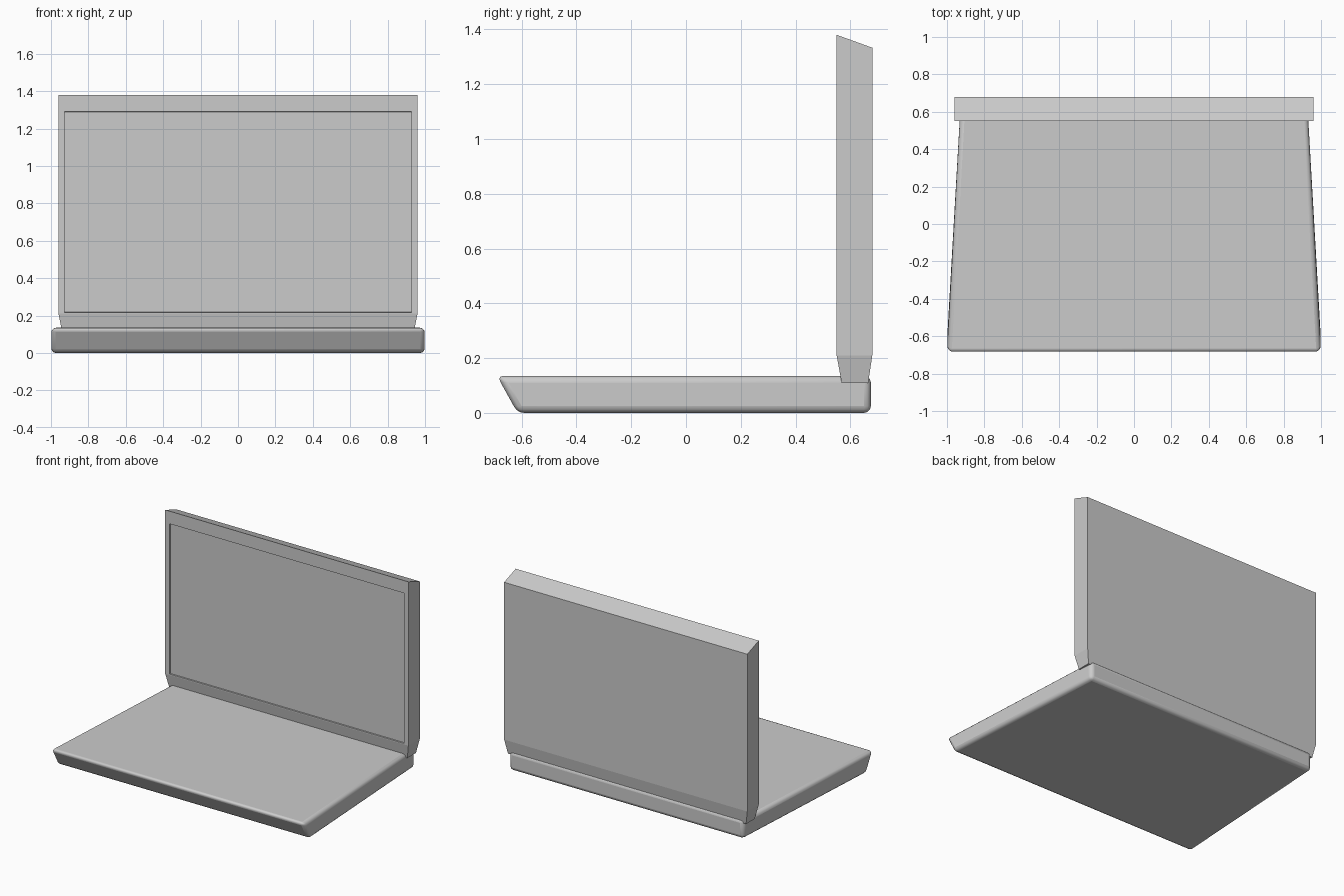
import bpy, bmesh

if "Cube" in bpy.data.objects:
    bpy.data.objects.remove(bpy.data.objects["Cube"])


def loft(name, sections):
    """Closed solid through matching rings of points."""
    bm = bmesh.new()
    rings = [[bm.verts.new(p) for p in s] for s in sections]
    for a, b in zip(rings, rings[1:]):
        n = len(a)
        for i in range(n):
            j = (i + 1) % n
            bm.faces.new((a[i], a[j], b[j], b[i]))
    bm.faces.new(rings[0][::-1])
    bm.faces.new(rings[-1])
    bmesh.ops.recalc_face_normals(bm, faces=bm.faces)
    return bm


def finish(name, bm):
    mesh = bpy.data.meshes.new(name)
    bm.to_mesh(mesh)
    bm.free()
    ob = bpy.data.objects.new(name, mesh)
    bpy.context.collection.objects.link(ob)
    return ob


def ring(hx_front, hx_back, y0, y1, z_front, z_back):
    return [(-hx_front, y0, z_front), (hx_front, y0, z_front),
            (hx_back, y1, z_back), (-hx_back, y1, z_back)]


# Keyboard base: tapered in plan, undercut front, rounded edges
base = finish("base", loft("base", [
    ring(1.0, 0.925, -0.615, 0.675, 0.0, 0.0),
    ring(1.0, 0.925, -0.69, 0.675, 0.135, 0.135)]))
bev = base.modifiers.new("rounded_edges", 'BEVEL')
bev.width = 0.025
bev.segments = 3
bev.limit_method = 'NONE'
bpy.context.view_layer.objects.active = base
base.select_set(True)
bpy.ops.object.shade_smooth_by_angle(angle=0.6)

# Lid: chamfered foot, upright slab, sloped top
bm = loft("lid", [
    ring(0.94, 0.94, 0.568, 0.665, 0.11, 0.11),
    ring(0.96, 0.96, 0.55, 0.68, 0.21, 0.21),
    ring(0.96, 0.96, 0.55, 0.68, 1.38, 1.333)])

# Recessed screen in the lid's front face
front = min((f for f in bm.faces if f.normal.y < -0.99),
            key=lambda f: f.calc_center_median().y)
bmesh.ops.inset_individual(bm, faces=[front], thickness=0.02)
for v in front.verts:
    v.co.x = 0.927 if v.co.x > 0 else -0.927
    v.co.z = 1.29 if v.co.z > 0.8 else 0.217
bmesh.ops.inset_individual(bm, faces=[front], thickness=0.001, depth=-0.01)
finish("screen_lid", bm)
